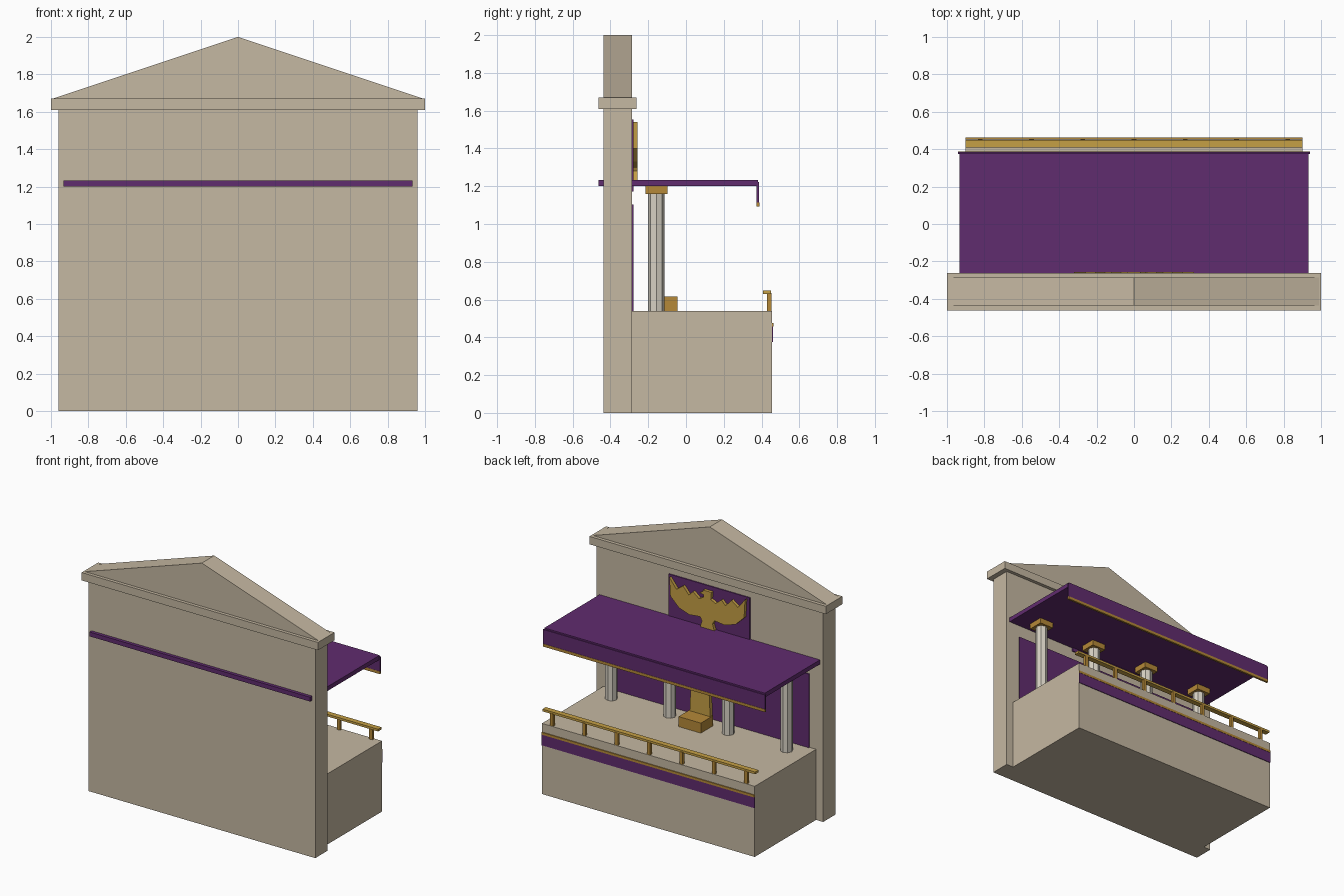
import bpy, bmesh, math

if "Cube" in bpy.data.objects:
    bpy.data.objects.remove(bpy.data.objects["Cube"])


def material(name, rgb):
    m = bpy.data.materials.new(name)
    m.diffuse_color = (*rgb, 1)
    m.use_nodes = True
    m.node_tree.nodes["Principled BSDF"].inputs["Base Color"].default_value = m.diffuse_color
    return m


STONE = material("sandstone", (0.56, 0.48, 0.36))
MARBLE = material("pale_marble", (0.68, 0.64, 0.55))
PURPLE = material("purple_cloth", (0.118, 0.025, 0.158))
GOLD = material("gold", (0.56, 0.35, 0.06))
BRONZE = material("dark_gold", (0.46, 0.25, 0.04))


def finish(name, bm, mat):
    bmesh.ops.recalc_face_normals(bm, faces=bm.faces[:])
    me = bpy.data.meshes.new(name)
    bm.to_mesh(me)
    bm.free()
    me.materials.append(mat)
    ob = bpy.data.objects.new(name, me)
    bpy.context.collection.objects.link(ob)
    return ob


def box(name, x0, x1, y0, y1, z0, z1, mat):
    bm = bmesh.new()
    bmesh.ops.create_cube(bm, size=1)
    for v in bm.verts:
        v.co.x = x1 if v.co.x > 0 else x0
        v.co.y = y1 if v.co.y > 0 else y0
        v.co.z = z1 if v.co.z > 0 else z0
    return finish(name, bm, mat)


def wide(name, half, y0, y1, z0, z1, mat):
    return box(name, -half, half, y0, y1, z0, z1, mat)


def plate(name, pts, y0, y1, mat):
    # x/z outline extruded along y
    bm = bmesh.new()
    f = bm.faces.new([bm.verts.new((x, y0, z)) for x, z in pts])
    r = bmesh.ops.extrude_face_region(bm, geom=[f])
    for v in r["geom"]:
        if isinstance(v, bmesh.types.BMVert):
            v.co.y = y1
    return finish(name, bm, mat)


# Rear wall, cornice and gable
wide("rear_wall", 0.96, -0.437, -0.287, 0, 1.61, STONE)
wide("cornice", 1.0, -0.462, -0.261, 1.61, 1.67, STONE)
plate("gable", [(-0.99, 1.67), (0.99, 1.67), (0, 2.0)], -0.437, -0.287, STONE)

# Podium with painted band
wide("podium", 0.9, -0.287, 0.455, 0, 0.54, STONE)
wide("podium_band", 0.9, 0.454, 0.460, 0.375, 0.457, PURPLE)
wide("podium_band_trim", 0.9, 0.454, 0.462, 0.457, 0.475, BRONZE)

# Railing
wide("rail", 0.9, 0.408, 0.449, 0.63, 0.647, GOLD)
for i in range(7):
    x = (i - 3) * 0.274
    box(f"rail_post_{i}", x - 0.013, x + 0.013, 0.43, 0.452, 0.54, 0.635, BRONZE)

# Canopy with valance
wide("canopy", 0.933, -0.462, 0.38, 1.2, 1.233, PURPLE)
wide("valance", 0.94, 0.374, 0.386, 1.113, 1.222, PURPLE)
wide("valance_trim", 0.94, 0.373, 0.388, 1.092, 1.113, BRONZE)

# Columns with square capitals
CY = -0.157
for i in range(4):
    x = (i - 1.5) * 0.494
    bm = bmesh.new()
    bmesh.ops.create_cone(bm, cap_ends=True, segments=8, radius1=0.044, radius2=0.044, depth=0.62)
    for v in bm.verts:
        v.co.x += x
        v.co.y += CY
        v.co.z += 0.85
    finish(f"column_{i}", bm, MARBLE)
    box(f"capital_{i}", x - 0.058, x + 0.058, CY - 0.058, CY + 0.058, 1.158, 1.2, BRONZE)

# Hangings on the wall
wide("lower_hanging", 0.845, -0.288, -0.278, 0.54, 1.103, PURPLE)
wide("upper_hanging", 0.343, -0.288, -0.279, 1.172, 1.552, PURPLE)

# Throne
wide("throne_seat", 0.094, -0.19, -0.045, 0.54, 0.617, BRONZE)
plate("throne_back", [(-0.09, 0.54), (0.09, 0.54), (0.075, 0.86), (0, 0.92), (-0.075, 0.86)],
      -0.2, -0.168, GOLD)

# Spread-winged bird emblem: half outline mirrored, with a small beak
half = [(0.035, 1.52), (0.03, 1.465), (0.07, 1.445), (0.12, 1.485), (0.155, 1.45),
        (0.205, 1.505), (0.26, 1.465), (0.32, 1.54), (0.312, 1.40), (0.24, 1.33),
        (0.15, 1.30), (0.06, 1.31), (0.045, 1.28), (0.06, 1.232)]
plate("bird_emblem", half + [(-x, z) for x, z in reversed(half)], -0.281, -0.256, GOLD)
plate("bird_beak", [(0.03, 1.515), (0.065, 1.49), (0.03, 1.485)], -0.281, -0.257, GOLD)
